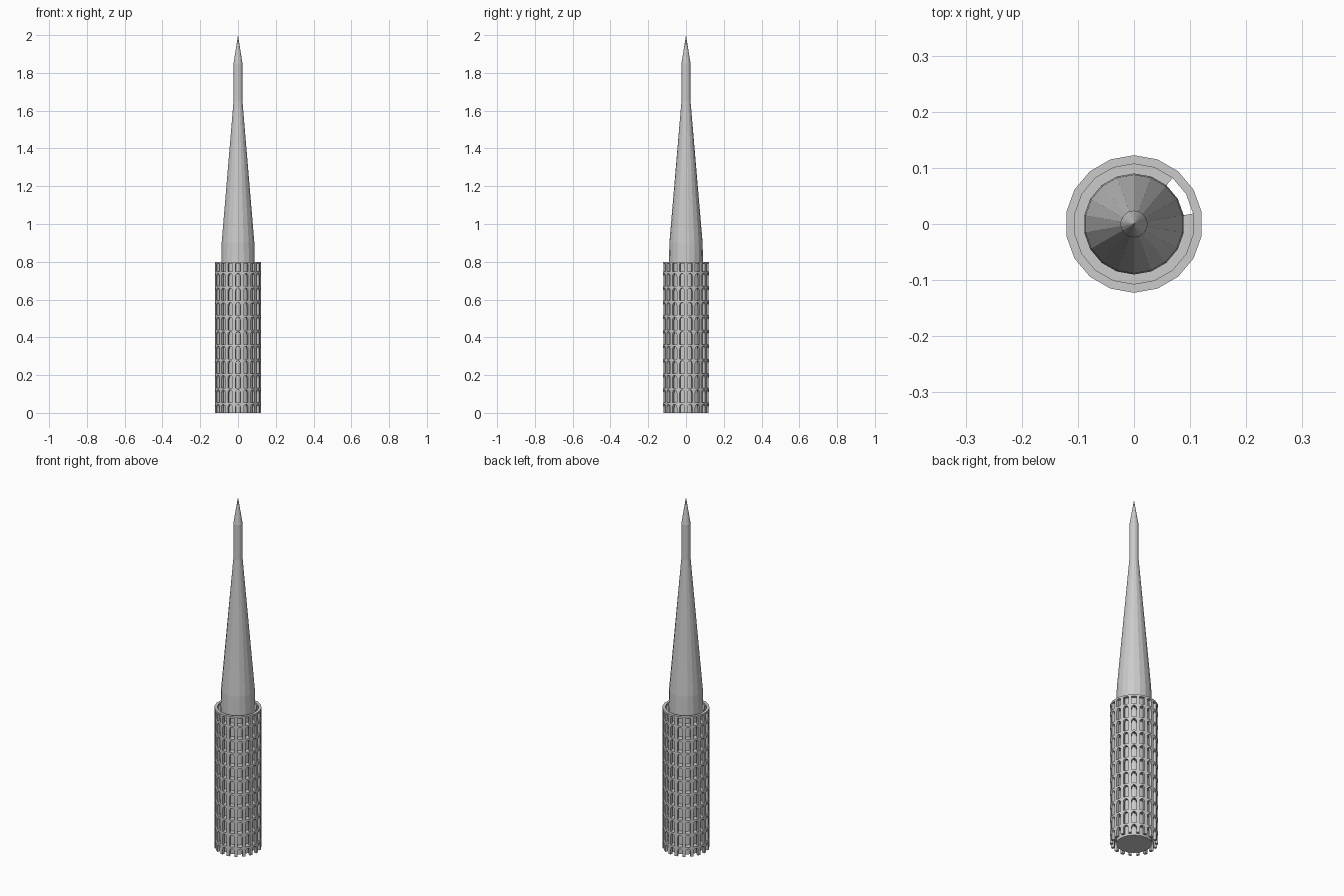
import bpy, bmesh
from math import sin, cos, radians, sqrt

if "Cube" in bpy.data.objects:
    bpy.data.objects.remove(bpy.data.objects["Cube"])

N = 18                      # sides of tower and cage
R_OUT, R_IN = 0.1225, 0.107
CAGE_TOP = 0.80
FIRST, PITCH, FLOORS = 0.055, 0.077, 10
COL = 0.19                  # half width of a column, as a share of one side


def corner(k, r, z):
    a = radians(10 + 20 * k)
    return (r * cos(a), r * sin(a), z)


def on_wall(u, r, z):
    """Point along the polygon wall; whole u = middle of a side."""
    k = int((u + 0.5) // 1)
    t = u + 0.5 - k
    a, b = corner(k - 1, r, z), corner(k, r, z)
    return (a[0] + (b[0] - a[0]) * t, a[1] + (b[1] - a[1]) * t, z)


def finish(name, bm):
    bmesh.ops.remove_doubles(bm, verts=bm.verts, dist=1e-5)
    bmesh.ops.recalc_face_normals(bm, faces=bm.faces)
    me = bpy.data.meshes.new(name)
    bm.to_mesh(me)
    bm.free()
    bpy.context.collection.objects.link(bpy.data.objects.new(name, me))


def block(bm, u0, u1, low0, low1, top):
    """Piece of wall with a sloping underside and flat top."""
    v = [bm.verts.new(on_wall(u, r, z))
         for r in (R_OUT, R_IN)
         for u, z in ((u0, low0), (u1, low1), (u1, top), (u0, top))]
    for f in ((0, 1, 2, 3), (7, 6, 5, 4), (0, 4, 5, 1), (3, 2, 6, 7),
              (0, 3, 7, 4), (1, 5, 6, 2)):
        bm.faces.new([v[i] for i in f])


# Central tower and spire, turned from a profile
bm = bmesh.new()
profile = [(0.09, 0), (0.09, 0.80), (0.088, 0.90), (0.024, 1.65), (0.024, 1.85)]
rings = [[bm.verts.new(corner(k, r, z)) for k in range(N)] for r, z in profile]
for a, b in zip(rings, rings[1:]):
    for k in range(N):
        j = (k + 1) % N
        bm.faces.new((a[k], a[j], b[j], b[k]))
tip = bm.verts.new((0, 0, 2.0))
for k in range(N):
    bm.faces.new((rings[-1][k], rings[-1][(k + 1) % N], tip))
bm.faces.new(rings[0][::-1])
finish("tower_core", bm)

# Upright columns of the outer cage
bm = bmesh.new()
for k in range(N):
    block(bm, k - COL, k + COL, 0, 0, CAGE_TOP)
finish("cage_columns", bm)

# Rows of arches between the columns, with a plain rim at the top
bm = bmesh.new()
half = 0.5 - COL
steps = [-1, -0.85, -0.5, 0, 0.5, 0.85, 1]
for k in range(N):
    for i in range(FLOORS):
        top = FIRST + PITCH * i
        for s, t in zip(steps, steps[1:]):
            low = [top - 0.026 + 0.016 * sqrt(1 - q * q) for q in (s, t)]
            block(bm, k + 0.5 + half * s, k + 0.5 + half * t, *low, top)
    block(bm, k + COL, k + 0.5, CAGE_TOP - 0.01, CAGE_TOP - 0.01, CAGE_TOP)
    block(bm, k + 0.5, k + 1 - COL, CAGE_TOP - 0.01, CAGE_TOP - 0.01, CAGE_TOP)
finish("cage_arches", bm)

# Gallery floors, each with a two-side-wide stair opening
bm = bmesh.new()
for i in range(FLOORS):
    z = FIRST + PITCH * i
    loops = [[bm.verts.new(corner(k, r, h)) for k in range(2, N + 1)]
             for r, h in ((0.088, z - 0.006), (0.108, z - 0.006),
                          (0.108, z), (0.088, z))]
    for a, b in zip(loops, loops[1:] + loops[:1]):
        for k in range(N - 2):
            bm.faces.new((a[k], a[k + 1], b[k + 1], b[k]))
    for e in (0, -1):
        bm.faces.new([lp[e] for lp in loops])
finish("gallery_floors", bm)
